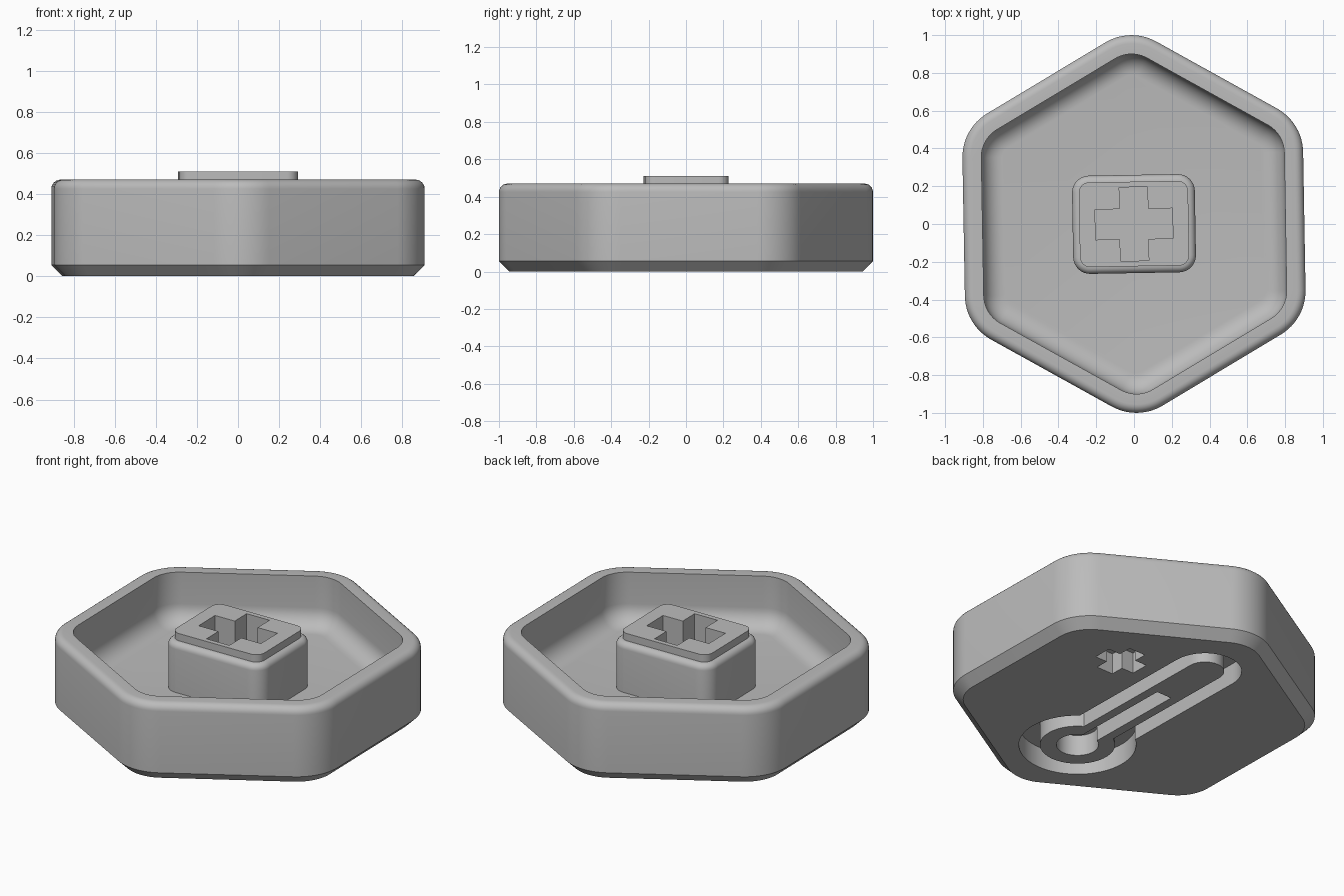
import bpy
import bmesh
from math import radians, cos, sin, atan2, pi
from mathutils import Matrix

cube = bpy.data.objects.get("Cube")
if cube:
    bpy.data.objects.remove(cube, do_unlink=True)

grey = bpy.data.materials.new("plain_grey")
grey.use_nodes = True
COLOUR = (0.5, 0.5, 0.5, 1)
grey.diffuse_color = COLOUR
grey.node_tree.nodes["Principled BSDF"].inputs["Base Color"].default_value = COLOUR

TWIST = Matrix.Rotation(radians(1), 4, "Z")   # the whole part sits slightly turned


def outline(centres, radius, steps):
    """Rounded convex outline: an arc around every centre, counter-clockwise."""
    pts, n = [], len(centres)
    for i, (x, y) in enumerate(centres):
        if n == 1:
            start, turn = 0, 2 * pi * (1 - 1 / (steps + 1))
        else:
            px, py = centres[i - 1]
            nx, ny = centres[(i + 1) % n]
            start = atan2(y - py, x - px) - pi / 2
            turn = (atan2(ny - y, nx - x) - pi / 2 - start) % (2 * pi)
        for k in range(steps + 1):
            a = start + turn * k / max(steps, 1)
            pts.append((x + radius * cos(a), y + radius * sin(a)))
    return pts


def loft(name, centres, radius, profile, steps=12):
    """Stack inset outlines; profile is a list of (inset, z)."""
    bm = bmesh.new()
    rings = [[bm.verts.new((x, y, z)) for x, y in outline(centres, radius - inset, steps)]
             for inset, z in profile]
    n = len(rings[0])
    for low, high in zip(rings, rings[1:]):
        for i in range(n):
            j = (i + 1) % n
            bm.faces.new((low[i], low[j], high[j], high[i]))
    bm.faces.new(rings[0][::-1])
    bm.faces.new(rings[-1])
    bmesh.ops.recalc_face_normals(bm, faces=bm.faces)
    bm.transform(TWIST)
    mesh = bpy.data.meshes.new(name)
    bm.to_mesh(mesh)
    bm.free()
    mesh.materials.append(grey)
    obj = bpy.data.objects.new(name, mesh)
    bpy.context.collection.objects.link(obj)
    return obj


def rect(hx, hy, cx=0, cy=0):
    return [(cx - hx, cy - hy), (cx + hx, cy - hy), (cx + hx, cy + hy), (cx - hx, cy + hy)]


def box(hx, hy, z0, z1, cx=0, cy=0):
    return loft("cutter", rect(hx, hy, cx, cy), 0, [(0, z0), (0, z1)], 0)


def combine(target, tool, operation="DIFFERENCE"):
    tool.hide_render = True
    mod = target.modifiers.new("combine", "BOOLEAN")
    mod.operation = operation
    mod.solver = "EXACT"
    mod.object = tool
    bpy.context.view_layer.objects.active = target
    bpy.ops.object.modifier_apply(modifier=mod.name)
    bpy.data.objects.remove(tool, do_unlink=True)


def quarter(i0, z0, r, a0, a1, n=6):
    """Fillet points for a profile, centred on (i0, z0)."""
    return [(i0 + r * cos(radians(a0 + (a1 - a0) * k / n)),
             z0 + r * sin(radians(a0 + (a1 - a0) * k / n))) for k in range(n + 1)]


# Hexagonal dish: chamfered foot, rounded rim, filleted floor
FLOOR, RIM, CORNER = 0.17, 0.47, 0.27
reach = (0.902 - CORNER) / cos(pi / 6)
hexagon = [(reach * cos(radians(a)), reach * sin(radians(a))) for a in range(30, 390, 60)]
profile = [(0.055, 0), (0, 0.055)]
profile += quarter(0.045, RIM - 0.045, 0.045, 180, 90)
profile += [(0.1, RIM)]
profile += quarter(0.21, FLOOR + 0.11, 0.11, 180, 270, 8)
dish = loft("hexagonal_dish", hexagon, CORNER, profile)

# Central post with a rounded shoulder and a raised plate
post_profile = [(0, FLOOR - 0.02)] + quarter(0.036, 0.43, 0.036, 180, 90) + [(0.036, 0.51)]
post = loft("centre_post", rect(0.235, 0.17), 0.09, post_profile, 8)
for hx, hy in ((0.205, 0.08), (0.075, 0.195)):
    combine(post, box(hx, hy, 0.2, 0.6))

# Engraved thermometer outline and plus sign underneath
DEPTH = 0.125
bulb, tip = (0, -0.47), (0, 0.59)
cut = [(0, -0.1), (0, DEPTH)]
combine(dish, loft("cutter", [bulb], 0.32, cut, 48))
combine(dish, loft("cutter", [bulb, tip], 0.2, cut, 20))
for hx, hy in ((0.135, 0.055), (0.055, 0.135)):
    combine(dish, box(hx, hy, -0.1, DEPTH, 0.42, 0.375))

# Raised thermometer inside the engraving, hollowed by its bulb and column
solid = [(0, 0), (0, DEPTH + 0.01)]
through = [(0, -0.1), (0, 0.3)]
thermometer = loft("thermometer_relief", [bulb], 0.205, solid, 40)
combine(thermometer, loft("cutter", [bulb, tip], 0.105, solid, 16), "UNION")
combine(thermometer, loft("cutter", [bulb], 0.115, through, 32))
combine(thermometer, box(0.05, 0.36, -0.1, 0.3, 0, -0.11))

# Smooth curved walls, crisp edges
for obj in (dish, post, thermometer):
    bpy.ops.object.select_all(action="DESELECT")
    obj.select_set(True)
    bpy.context.view_layer.objects.active = obj
    bpy.ops.object.shade_smooth_by_angle(angle=radians(30))
